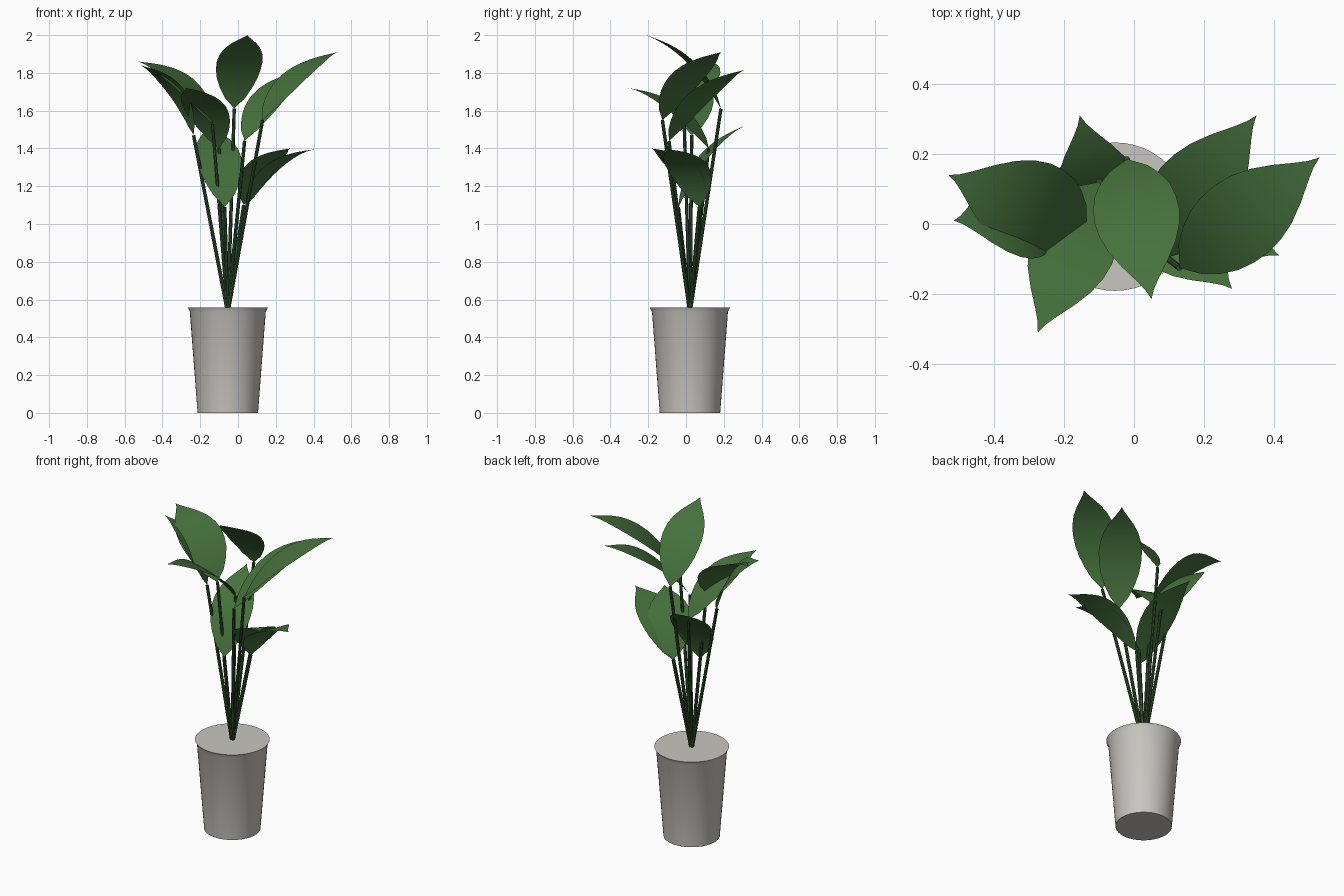
import bpy, bmesh, math
from mathutils import Vector

if "Cube" in bpy.data.objects:
    bpy.data.objects.remove(bpy.data.objects["Cube"])

ROOT = Vector((-0.054, 0.021, 0.53))   # point in the pot where all stems meet


def material(name, rgb):
    m = bpy.data.materials.new(name)
    m.diffuse_color = (*rgb, 1)
    m.use_nodes = True
    m.node_tree.nodes["Principled BSDF"].inputs["Base Color"].default_value = m.diffuse_color
    return m


leaf_mat = material("leaf_green", (0.06, 0.165, 0.045))
stem_mat = material("stem_green", (0.03, 0.08, 0.025))
pot_mat = material("pot_clay", (0.58, 0.565, 0.53))


def finish(name, bm, mat, angle=40):
    me = bpy.data.meshes.new(name)
    bm.to_mesh(me)
    bm.free()
    ob = bpy.data.objects.new(name, me)
    bpy.context.collection.objects.link(ob)
    me.materials.append(mat)
    bpy.ops.object.select_all(action='DESELECT')
    ob.select_set(True)
    bpy.context.view_layer.objects.active = ob
    bpy.ops.object.shade_smooth_by_angle(angle=math.radians(angle))
    return ob


# Pot: tapered closed tub with a slightly flared rim
def make_pot():
    bm = bmesh.new()
    n = 48
    rings = []
    for r, z in [(0.16, 0), (0.201, 0.535), (0.212, 0.557)]:
        rings.append([bm.verts.new((ROOT.x + r * math.cos(2 * math.pi * i / n),
                                    ROOT.y + r * math.sin(2 * math.pi * i / n), z))
                      for i in range(n)])
    for a, b in zip(rings, rings[1:]):
        for i in range(n):
            j = (i + 1) % n
            bm.faces.new((a[i], a[j], b[j], b[i]))
    bm.faces.new(rings[0][::-1])
    bm.faces.new(rings[-1])
    finish("pot", bm, pot_mat)


# Stem: thin straight rod from the pot to the leaf base
def make_stem(name, end):
    bm = bmesh.new()
    d = end - ROOT
    bmesh.ops.create_cone(bm, cap_ends=True, segments=8, radius1=0.010,
                          radius2=0.009, depth=d.length)
    bm.transform(d.to_track_quat('Z', 'Y').to_matrix().to_4x4())
    bmesh.ops.translate(bm, verts=bm.verts, vec=(ROOT + end) / 2)
    finish(name, bm, stem_mat)


WIDTHS = [0.0, 0.055, 0.087, 0.109, 0.120, 0.123, 0.116, 0.098, 0.068, 0.030, 0.0]


def half_width(t):
    if t > 0.9:                                   # pointed, slightly drawn-out tip
        return 0.030 * ((1 - t) / 0.1) ** 1.3
    k = min(int(t * 10), 9)
    f = t * 10 - k
    return WIDTHS[k] * (1 - f) + WIDTHS[k + 1] * f


# Leaf: arched ovate blade, optionally rolled about its midrib
def make_leaf(name, base, tip, arch, roll, scale):
    bm = bmesh.new()
    chord = tip - base
    side = chord.cross(Vector((0, 0, 1))).normalized()
    up = side.cross(chord).normalized()
    ctrl = base.lerp(tip, 0.53) + up * arch
    r = math.radians(roll)
    across = side * math.cos(r) + up * math.sin(r)
    rows, n = [], 20
    for i in range(n + 1):
        t = i / n
        p = base * (1 - t) ** 2 + ctrl * 2 * t * (1 - t) + tip * t * t
        w = half_width(t) * scale
        if i in (0, n):
            rows.append([bm.verts.new(p)])
        else:
            rows.append([bm.verts.new(p + across * w * s / 3) for s in range(-3, 4)])
    for a, b in zip(rows, rows[1:]):
        for j in range(6):
            if len(a) == 1:
                bm.faces.new((a[0], b[j + 1], b[j]))
            elif len(b) == 1:
                bm.faces.new((a[j], a[j + 1], b[0]))
            else:
                bm.faces.new((a[j], a[j + 1], b[j + 1], b[j]))
    bmesh.ops.recalc_face_normals(bm, faces=bm.faces)
    bm.normal_update()
    if sum(f.normal.z for f in bm.faces) < 0:
        bmesh.ops.reverse_faces(bm, faces=bm.faces)
    finish(name, bm, leaf_mat, 60)


# Leaf base, tip, arch height, roll angle, width scale
LEAVES = [
    ((-0.02, 0.185, 1.61), (0.05, -0.215, 2.00), 0.13, 0, 1),
    ((0.13, -0.125, 1.55), (0.53, 0.19, 1.91), 0.13, 0, 1),
    ((0.035, -0.09, 1.44), (0.35, 0.31, 1.815), 0.13, 0, 1),
    ((-0.135, -0.01, 1.53), (-0.53, 0.14, 1.86), 0.14, 8, 1.1),
    ((-0.235, 0.03, 1.47), (-0.515, 0.01, 1.84), 0.13, -15, 1.05),
    ((-0.10, 0.12, 1.40), (-0.275, -0.31, 1.72), 0.13, 0, 1),
    ((-0.07, -0.04, 1.09), (-0.155, 0.31, 1.52), 0.13, 0, 1),
    ((0.04, 0.07, 1.09), (0.415, -0.09, 1.395), 0.15, 0, 1),
    ((0.03, 0.08, 1.10), (0.28, -0.185, 1.40), 0.14, 0, 1),
]

make_pot()
for i, (b, t, arch, roll, scale) in enumerate(LEAVES, 1):
    make_stem(f"stem_{i}", Vector(b))
    make_leaf(f"leaf_{i}", Vector(b), Vector(t), arch, roll, scale)
